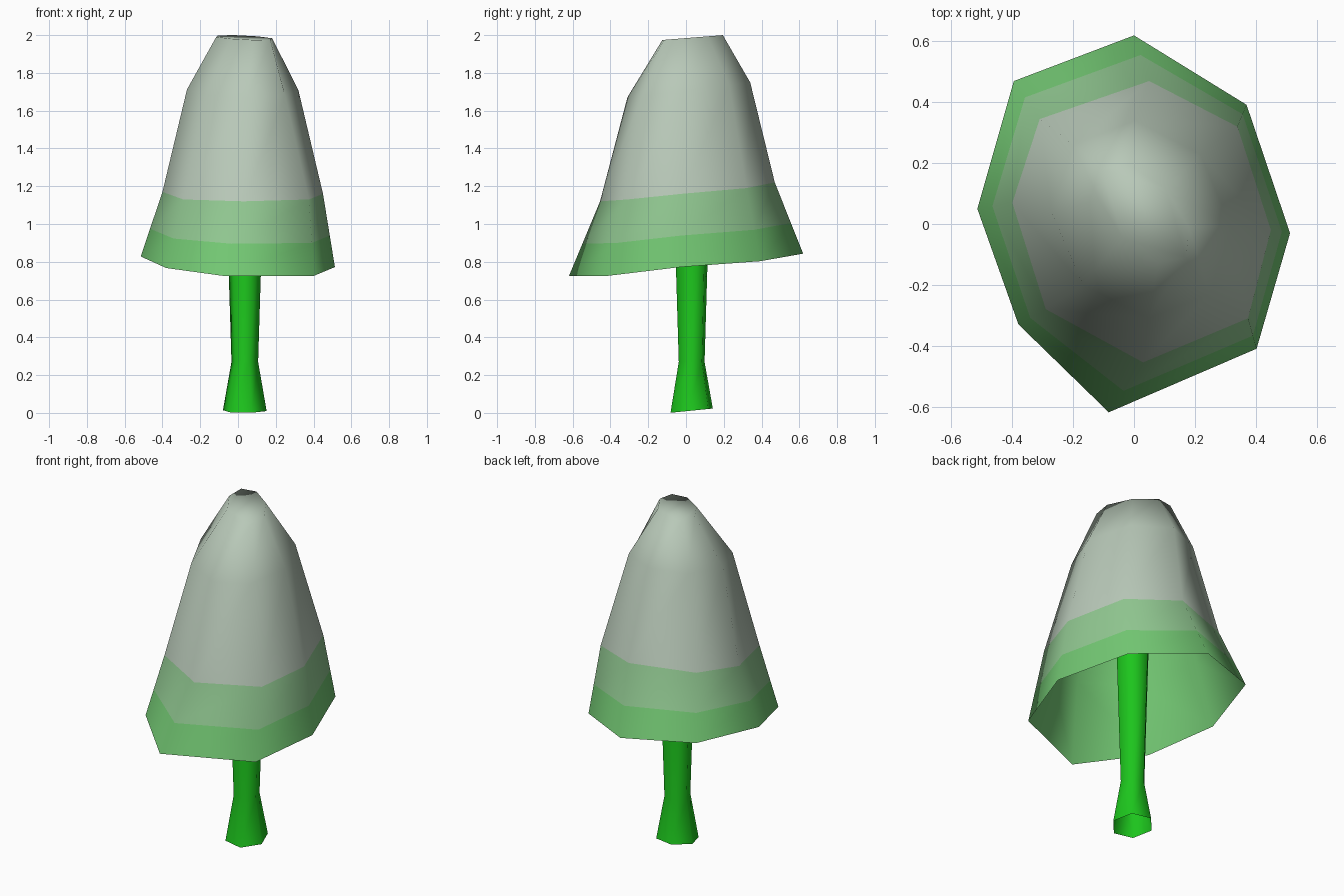
import bpy
import bmesh
import math
from mathutils import Vector

default_cube = bpy.data.objects.get("Cube")
if default_cube:
    bpy.data.objects.remove(default_cube, do_unlink=True)


def make_material(name, red, green, blue):
    material = bpy.data.materials.new(name)
    material.use_nodes = True
    color = (red, green, blue, 1)
    material.diffuse_color = color
    material.node_tree.nodes["Principled BSDF"].inputs["Base Color"].default_value = color
    return material


stem_green = make_material("stem green", .012, .56, .012)
rim_green = make_material("rim green", .17, .57, .17)
band_green = make_material("pale band green", .28, .57, .28)
crown_grey = make_material("crown grey", .48, .58, .48)


def loft(name, rings, materials, cap_end=False, flip=False):
    """Skin a stack of rings; each level takes the matching material."""
    bm = bmesh.new()
    levels = [[bm.verts.new(point) for point in ring] for ring in rings]
    for level, (low, high) in enumerate(zip(levels, levels[1:])):
        for i in range(len(low)):
            j = (i + 1) % len(low)
            face = bm.faces.new((low[i], low[j], high[j], high[i]))
            face.material_index = min(level, len(materials) - 1)
    if cap_end:
        bm.faces.new(levels[-1]).material_index = len(materials) - 1
    if flip:
        bmesh.ops.reverse_faces(bm, faces=bm.faces)
    mesh = bpy.data.meshes.new(name)
    bm.to_mesh(mesh)
    bm.free()
    for material in materials:
        mesh.materials.append(material)
    obj = bpy.data.objects.new(name, mesh)
    bpy.context.collection.objects.link(obj)
    return obj


def smooth(obj, degrees):
    bpy.ops.object.select_all(action="DESELECT")
    obj.select_set(True)
    bpy.context.view_layer.objects.active = obj
    bpy.ops.object.shade_smooth_by_angle(angle=math.radians(degrees))


def oval(center, radius_x, radius_y, angles, tilt, skew=0):
    """Ring leaning up toward the back by tilt, stretched diagonally by skew."""
    ring = []
    for angle in angles:
        c, s = math.cos(angle), math.sin(angle)
        y = radius_y * s + skew * c
        ring.append(center + Vector((radius_x * c + skew * s, y, tilt * y)))
    return ring


# Irregular eight-sided hem, counter-clockwise from the model's left
hem = [Vector(p) for p in (
    (.513, -.03, .772), (.37, .392, .803), (0, .62, .843), (-.395, .47, .86),
    (-.515, .05, .828), (-.38, -.33, .767), (-.083, -.619, .726), (.403, -.41, .726))]

# Lower edge of the grey crown
crown_edge = [Vector(p) for p in (
    (.45, -.02, 1.16), (.34, .32, 1.19), (.05, .47, 1.22), (-.31, .345, 1.21),
    (-.4, .07, 1.17), (-.29, -.28, 1.13), (.03, -.455, 1.12), (.375, -.31, 1.13))]

band_edge = [low.lerp(high, .43) for low, high in zip(hem, crown_edge)]

# Shoulder and blunt tip
angles = [math.radians(45 * i) for i in range(8)]
shoulder = oval(Vector((.025, .015, 1.71)), .295, .325, angles, .12, -.022)
tip = oval(Vector((.033, .035, 1.987)), .148, .16, angles, .08, -.047)

crown = loft("crown", [hem, band_edge, crown_edge, shoulder, tip],
             [rim_green, band_green, crown_grey], cap_end=True)
smooth(crown, 80)


# Thin lining just inside the hollow crown
def inset(ring):
    axis = sum(ring, Vector()) / len(ring)
    return [p.lerp(axis, .03) for p in ring]


lining = loft("crown_lining", [hem, inset(crown_edge), inset(shoulder), inset(tip)],
              [rim_green], flip=True)
smooth(lining, 80)

# Flared six-sided stem, open at the foot
stem_angles = [math.radians(60 * i - 11.5) for i in range(6)]
stem_rings = [oval(Vector((.036, .03, z)), r, r, stem_angles, tilt)
              for z, r, tilt in ((.012, .118, .1), (.27, .072, 0), (1.16, .1, 0))]
stem = loft("stem", stem_rings, [stem_green])
smooth(stem, 65)
